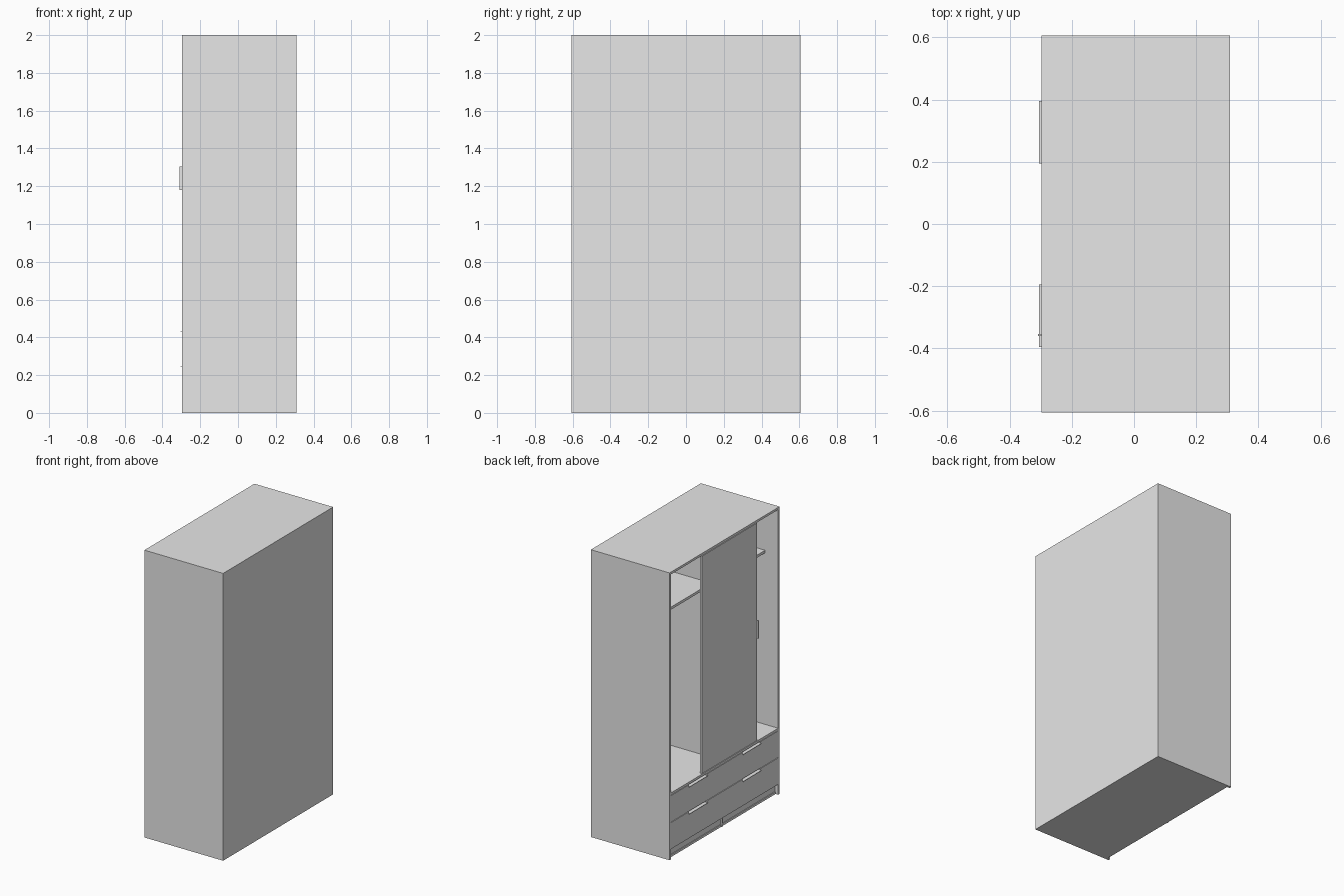
import bpy
import bmesh

cube = bpy.data.objects.get("Cube")
if cube:
    bpy.data.objects.remove(cube, do_unlink=True)

# One plain finish for every part
paint = bpy.data.materials.new("light_grey")
paint.use_nodes = True
paint.diffuse_color = (0.8, 0.8, 0.8, 1)
paint.node_tree.nodes["Principled BSDF"].inputs["Base Color"].default_value = (0.8, 0.8, 0.8, 1)


def finish(name, bm):
    mesh = bpy.data.meshes.new(name)
    bmesh.ops.recalc_face_normals(bm, faces=bm.faces)
    bm.to_mesh(mesh)
    bm.free()
    mesh.materials.append(paint)
    obj = bpy.data.objects.new(name, mesh)
    bpy.context.collection.objects.link(obj)
    return obj


def panel(name, x, y, z):
    """Box spanning the given (low, high) ranges."""
    bm = bmesh.new()
    bmesh.ops.create_cube(bm, size=1)
    for v in bm.verts:
        for i, (low, high) in enumerate((x, y, z)):
            v.co[i] = low if v.co[i] < 0 else high
    return finish(name, bm)


def notched_front(name, x, y, z, notch, drop):
    """Drawer front with a finger notch in its top edge."""
    outline = [(y[0], z[0]), (y[1], z[0]), (y[1], z[1]), (notch[1], z[1]),
               (notch[1], z[1] - drop), (notch[0], z[1] - drop),
               (notch[0], z[1]), (y[0], z[1])]
    bm = bmesh.new()
    face = bm.faces.new([bm.verts.new((x[0], a, b)) for a, b in outline])
    made = bmesh.ops.extrude_face_region(bm, geom=[face])
    for v in made["geom"]:
        if isinstance(v, bmesh.types.BMVert):
            v.co.x = x[1]
    return finish(name, bm)


FRONT, BACK = -0.297, 0.309   # the open side faces -x
HALF, T = 0.605, 0.016        # half width and board thickness
INNER = HALF - T
FLOOR = 0.463                 # top of the board above the drawers
MID = T / 2

# Carcass
panel("left_side", (FRONT, BACK), (INNER, HALF), (0, 2))
panel("right_side", (FRONT, BACK), (-HALF, -INNER), (0, 2))
panel("top_board", (FRONT, BACK), (-INNER, INNER), (2 - T, 2))
panel("back_board", (BACK - T, BACK), (-INNER, INNER), (0, 2 - T))
panel("bottom_board", (FRONT + 0.02, BACK - T), (-INNER, INNER), (0, T))
panel("wardrobe_floor", (FRONT, BACK - T), (-INNER, INNER), (FLOOR - T, FLOOR))
panel("upper_divider", (FRONT + 0.1, BACK - T), (-MID, MID), (FLOOR, 2 - T))
panel("lower_divider", (FRONT + T, BACK - T), (-MID, MID), (0, FLOOR - T))
panel("plinth", (FRONT + 0.025, FRONT + 0.04), (-INNER, INNER), (0, 0.075))

# Shelves and drawers, one set on each side of the divider
for side, label in ((1, "left"), (-1, "right")):
    def span(a, b):
        return tuple(sorted((side * a, side * b)))

    panel(f"{label}_shelf", (FRONT + 0.1, BACK - T), span(MID, INNER), (1.657, 1.675))
    for row, low in (("lower", 0.072), ("upper", 0.26)):
        high = low + 0.184
        pull = span(0.195, 0.395)
        notched_front(f"{label}_{row}_drawer_front", (FRONT, FRONT + T),
                      span(0.002, INNER - 0.002), (low, high), pull, 0.012)
        panel(f"{label}_{row}_drawer_pull", (FRONT - 0.008, FRONT + 0.03),
              pull, (high - 0.014, high - 0.01))

# Sliding door with its edge handle
panel("sliding_door", (FRONT, FRONT + T), (-0.358, 0.25), (FLOOR + 0.004, 1.98))
panel("door_handle", (FRONT - 0.012, FRONT + 0.004), (-0.36, -0.354), (1.18, 1.305))
